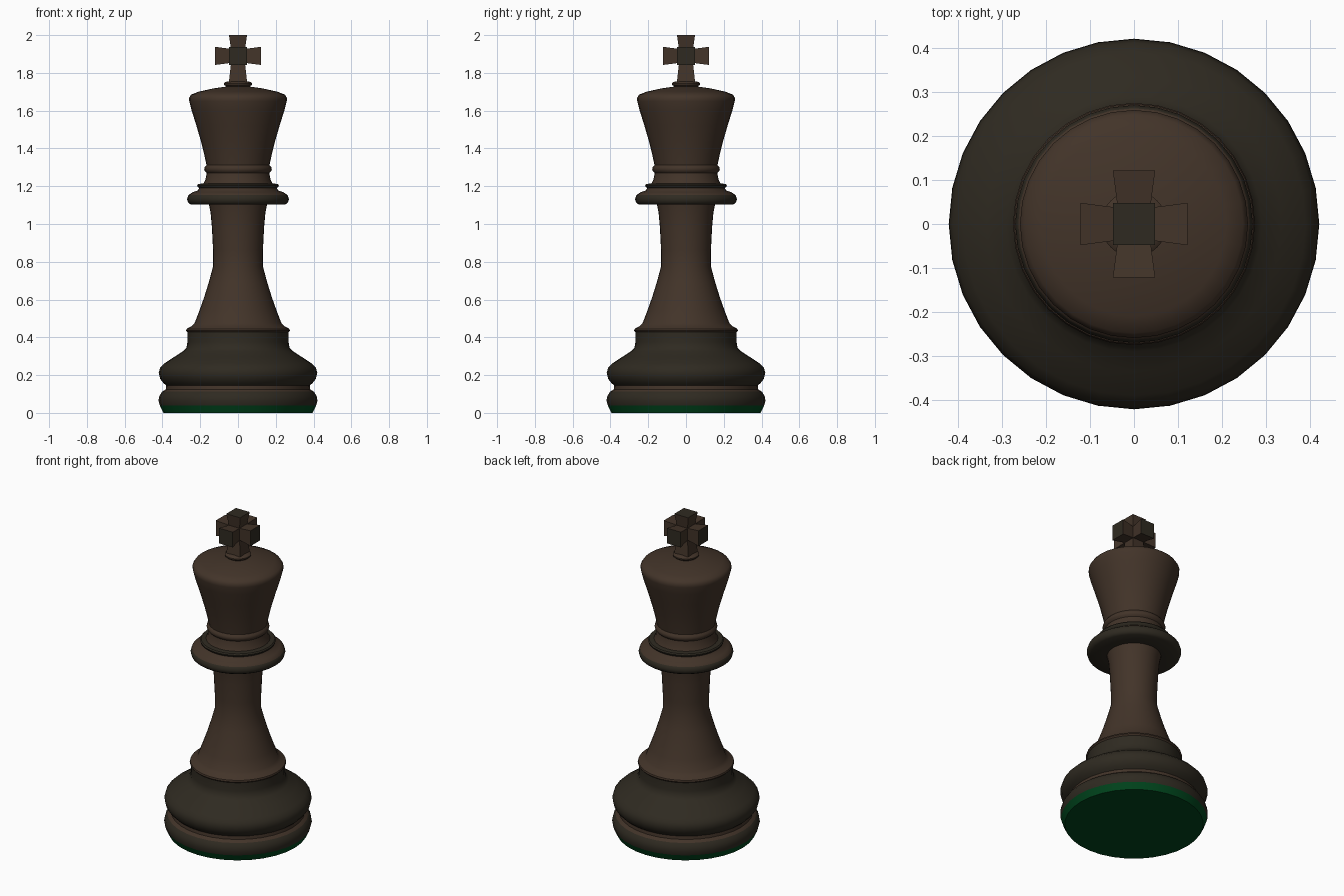
import bpy, bmesh, math
from mathutils import Matrix, Vector

if "Cube" in bpy.data.objects:
    bpy.data.objects.remove(bpy.data.objects["Cube"])

SIDES = 32


def material(name, rgb):
    m = bpy.data.materials.new(name)
    m.diffuse_color = (*rgb, 1)
    m.use_nodes = True
    m.node_tree.nodes["Principled BSDF"].inputs["Base Color"].default_value = m.diffuse_color
    return m


BROWN = material("brown_wood", (0.055, 0.034, 0.022))
DARK = material("dark_wood", (0.028, 0.023, 0.015))
FELT = material("green_felt", (0.0, 0.06, 0.012))


def finish(bm, name, mats, angle):
    me = bpy.data.meshes.new(name)
    bmesh.ops.recalc_face_normals(bm, faces=bm.faces)
    bm.to_mesh(me)
    bm.free()
    ob = bpy.data.objects.new(name, me)
    bpy.context.collection.objects.link(ob)
    for m in mats:
        me.materials.append(m)
    bpy.ops.object.select_all(action='DESELECT')
    ob.select_set(True)
    bpy.context.view_layer.objects.active = ob
    if angle:
        bpy.ops.object.shade_smooth_by_angle(angle=math.radians(angle))
    return ob


def lathe(name, profile, mats, pick=lambda z: 0, angle=40):
    """Revolve (radius, z) points, closing both ends; pick chooses the material by height."""
    bm = bmesh.new()
    rings = [[bm.verts.new((r * math.cos(t), r * math.sin(t), z))
              for t in (2 * math.pi * i / SIDES for i in range(SIDES))]
             for r, z in profile]
    for a, b in zip(rings, rings[1:]):
        for i in range(SIDES):
            j = (i + 1) % SIDES
            f = bm.faces.new((a[i], a[j], b[j], b[i]))
            f.material_index = pick(f.calc_center_median().z)
    for ring in (rings[0], rings[-1]):
        f = bm.faces.new(ring)
        f.material_index = pick(ring[0].co.z)
    return finish(bm, name, mats, angle)


# Felt pad under the base
lathe("felt_pad", [(0.395, 0), (0.414, 0.04)], [FELT])

# Base: lower ring, groove, large bulge and step
lathe("base", [(0.414, 0.04), (0.421, 0.065), (0.416, 0.09), (0.402, 0.112),
               (0.382, 0.125), (0.38, 0.145), (0.395, 0.158), (0.412, 0.18),
               (0.42, 0.212), (0.412, 0.24), (0.39, 0.262), (0.335, 0.298),
               (0.29, 0.327), (0.273, 0.345), (0.268, 0.375), (0.268, 0.428)],
      [DARK, BROWN], lambda z: int(0.118 < z < 0.15))

# Flared stem
lathe("stem", [(0.268, 0.428), (0.275, 0.436), (0.272, 0.445), (0.245, 0.46),
               (0.23, 0.475), (0.205, 0.54), (0.18, 0.61), (0.155, 0.69),
               (0.132, 0.775), (0.132, 0.86), (0.138, 0.98), (0.145, 1.06),
               (0.155, 1.11)], [BROWN])

# Collar with a thin upper rim
lathe("collar", [(0.15, 1.103), (0.25, 1.103), (0.264, 1.113), (0.27, 1.132),
                 (0.263, 1.153), (0.24, 1.168), (0.213, 1.178), (0.205, 1.19),
                 (0.214, 1.197), (0.216, 1.205), (0.21, 1.212), (0.18, 1.215)],
      [DARK, BROWN], lambda z: int(1.15 < z < 1.19))

# Head: neck ring, flaring body and domed top
lathe("head", [(0.185, 1.21), (0.172, 1.235), (0.166, 1.27), (0.176, 1.28),
               (0.179, 1.291), (0.176, 1.302), (0.167, 1.312), (0.177, 1.36),
               (0.194, 1.43), (0.22, 1.52), (0.245, 1.6), (0.258, 1.65),
               (0.259, 1.668), (0.248, 1.685), (0.21, 1.7), (0.13, 1.718),
               (0.06, 1.728)], [BROWN])

# Small disc below the cross
lathe("finial_disc", [(0.06, 1.72), (0.064, 1.73), (0.075, 1.737), (0.075, 1.745),
                      (0.066, 1.752), (0.045, 1.756)], [BROWN])

# Six-armed cross: flared square arms along every axis
bm = bmesh.new()
C = 1.89
for axis, length in ((Vector((1, 0, 0)), 0.121), (Vector((-1, 0, 0)), 0.121),
                     (Vector((0, 1, 0)), 0.121), (Vector((0, -1, 0)), 0.121),
                     (Vector((0, 0, 1)), 0.11), (Vector((0, 0, -1)), 0.137)):
    rot = axis.to_track_quat('Z', 'Y').to_matrix().to_4x4()
    mat = Matrix.Translation((0, 0, C)) @ rot
    rings = [[bm.verts.new(mat @ Vector((x * h, y * h, d)))
              for x, y in ((-1, -1), (1, -1), (1, 1), (-1, 1))]
             for h, d in ((0.037, 0.037), (0.048, length))]
    for i in range(4):
        j = (i + 1) % 4
        bm.faces.new((rings[0][i], rings[0][j], rings[1][j], rings[1][i]))
    bm.faces.new(rings[1]).material_index = 1
bmesh.ops.remove_doubles(bm, verts=bm.verts, dist=0.001)
finish(bm, "cross_finial", [BROWN, DARK], 0)
